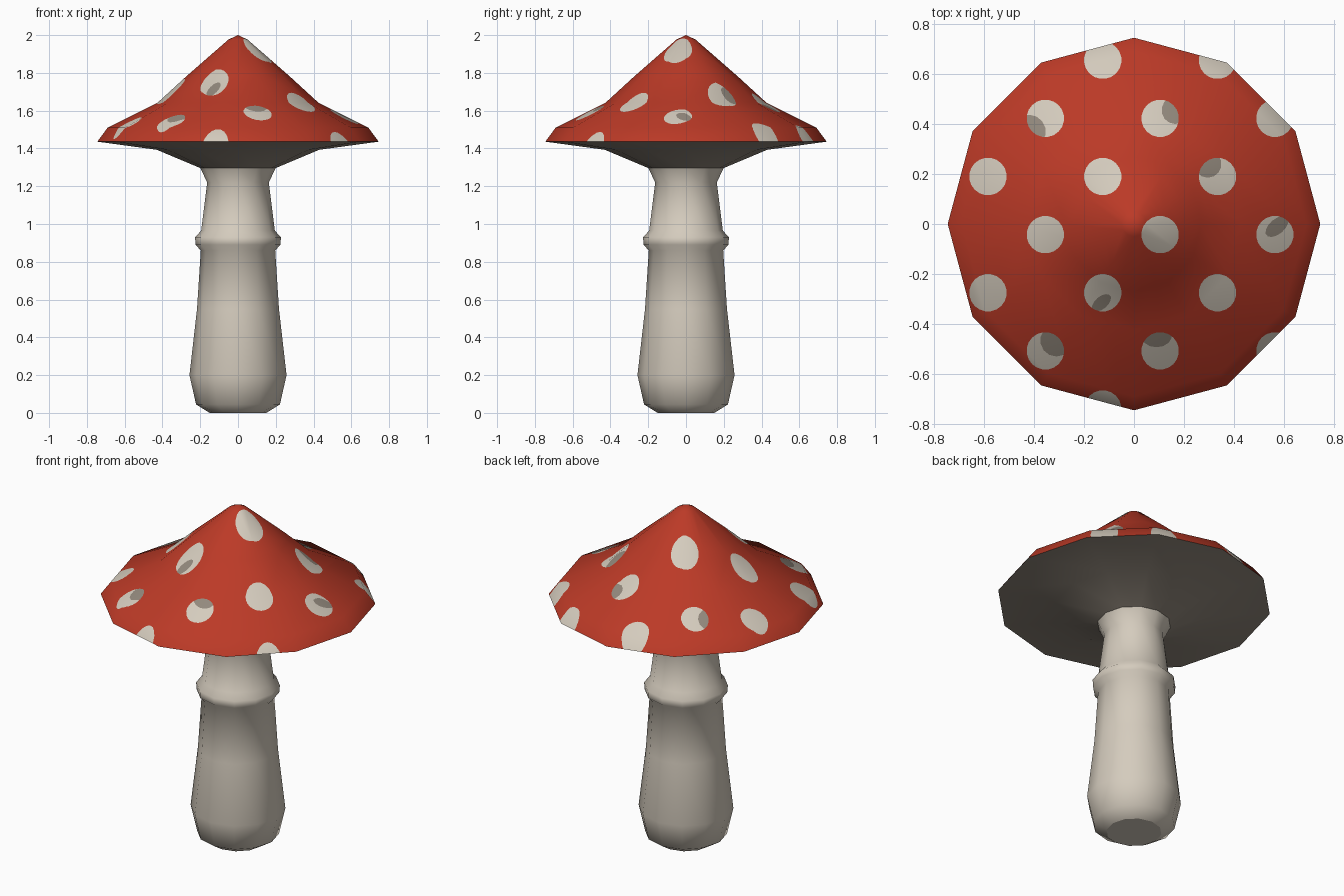
import bpy, bmesh, math
from mathutils import Vector

if "Cube" in bpy.data.objects:
    bpy.data.objects.remove(bpy.data.objects["Cube"])

SIDES = 12


def material(name, rgb):
    m = bpy.data.materials.new(name)
    m.diffuse_color = (*rgb, 1)
    m.use_nodes = True
    m.node_tree.nodes["Principled BSDF"].inputs["Base Color"].default_value = m.diffuse_color
    return m


RED = material("cap red", (0.50, 0.042, 0.02))
CREAM = material("cream", (0.66, 0.60, 0.51))
GREY = material("warm grey", (0.29, 0.25, 0.205))


def lathe(profile):
    """Spin an (r, z) profile, listed top to bottom, into a 12-sided bmesh."""
    bm = bmesh.new()
    rings = []
    for r, z in profile:
        n = 1 if r == 0 else SIDES
        rings.append([bm.verts.new((r * math.cos(2 * math.pi * i / SIDES),
                                    r * math.sin(2 * math.pi * i / SIDES), z))
                      for i in range(n)])
    for a, b in zip(rings, rings[1:]):
        for i in range(SIDES):
            j = (i + 1) % SIDES
            if len(a) == 1:
                f = bm.faces.new((a[0], b[i], b[j]))
            else:
                f = bm.faces.new((a[i], b[i], b[j], a[j]))
            f.smooth = True
    return bm, rings


def finish(bm, name, mats):
    me = bpy.data.meshes.new(name)
    bm.normal_update()
    bm.to_mesh(me)
    bm.free()
    for m in mats:
        me.materials.append(m)
    ob = bpy.data.objects.new(name, me)
    bpy.context.collection.objects.link(ob)
    return ob


def cut_ellipse(bm, cx, cy, rx, ry, turn, mat, only=None, n=20):
    """Cut a vertical ellipse into the surface and colour the faces inside."""
    big = max(rx, ry)
    ca, sa = math.cos(turn), math.sin(turn)
    pts = []
    for i in range(n):
        a = 2 * math.pi * (i + 0.5) / n
        x, y = rx * math.cos(a), ry * math.sin(a)
        pts.append(Vector((cx + x * ca - y * sa, cy + x * sa + y * ca, 0)))
    planes = []
    for i in range(n):
        d = pts[(i + 1) % n] - pts[i]
        planes.append((pts[i], Vector((d.y, -d.x, 0)).normalized()))

    def near(f):
        xs = [v.co.x for v in f.verts]
        ys = [v.co.y for v in f.verts]
        return (min(xs) < cx + big and max(xs) > cx - big and
                min(ys) < cy + big and max(ys) > cy - big and
                (only is None or f.material_index == only))

    def inside(f, count):
        c = f.calc_center_median()
        return all((c - p).dot(q) < 0 for p, q in planes[:count])

    for k, (p, q) in enumerate(planes):
        faces = [f for f in bm.faces if near(f) and inside(f, k)]
        if not faces:
            return
        edges = {e for f in faces for e in f.edges}
        verts = {v for f in faces for v in f.verts}
        bmesh.ops.bisect_plane(bm, geom=list(verts) + list(edges) + faces,
                               dist=1e-5, plane_co=p, plane_no=q)
    for f in bm.faces:
        if near(f) and inside(f, n):
            f.material_index = mat


# Cap top: red pointed dome
cap = [(0, 2.0), (0.05, 1.977), (0.27, 1.785), (0.425, 1.643),
       (0.69, 1.51), (0.745, 1.436)]
bm, _ = lathe(cap)

# Cream spots in a staggered grid, cut straight down into the cap
for j in range(-2, 5):
    for i in range(-2, 4):
        x, y = -0.125 + 0.2295 * i, 0.19 - 0.2325 * j
        if (i + j) % 2 == 0 and math.hypot(x, y) < 0.8:
            cut_ellipse(bm, x, y, 0.075, 0.075, 0, 1)

# Grey patches inside some of the spots
for x, y, rx, ry, turn in [(-0.42, 0.37, 0.067, 0.067, 0),
                           (0.165, 0.455, 0.055, 0.055, 0),
                           (0.295, 0.24, 0.055, 0.055, 0),
                           (0.572, -0.01, 0.055, 0.03, 0.7),
                           (-0.13, -0.315, 0.045, 0.025, 0.7),
                           (-0.31, -0.465, 0.065, 0.065, 0),
                           (0.09, -0.445, 0.062, 0.048, 0)]:
    cut_ellipse(bm, x, y, rx, ry, turn, 2, only=1, n=14)

cap_top = finish(bm, "cap_top", [RED, CREAM, GREY])

# Keep the cap's shading smooth across the cuts: normals follow the profile
seg = [Vector((a[1] - b[1], b[0] - a[0])).normalized()
       for a, b in zip(cap, cap[1:])]
ring_n = [Vector((0, 1))] + [(a + b).normalized()
                             for a, b in zip(seg, seg[1:])] + [seg[-1]]
normals = []
for v in cap_top.data.vertices:
    z = min(max(v.co.z, cap[-1][1]), cap[0][1])
    k = next(i for i in range(len(cap) - 1) if z >= cap[i + 1][1])
    t = (cap[k][1] - z) / (cap[k][1] - cap[k + 1][1])
    n = ring_n[k].lerp(ring_n[k + 1], t)
    a = math.atan2(v.co.y, v.co.x)
    normals.append(Vector((n.x * math.cos(a), n.x * math.sin(a), n.y)).normalized())
cap_top.data.normals_split_custom_set_from_vertices(normals)

# Underside of the cap
bm, _ = lathe([(0.745, 1.436), (0.43, 1.393), (0.19, 1.292)])
finish(bm, "cap_underside", [GREY])

# Stem with flared neck, ring and bulbous foot
bm, rings = lathe([(0.2, 1.297), (0.163, 1.22), (0.195, 0.965), (0.227, 0.93),
                   (0.225, 0.89), (0.197, 0.86), (0.217, 0.55), (0.257, 0.2),
                   (0.222, 0.045), (0.15, 0.0)])
bm.faces.new(rings[-1][::-1])
finish(bm, "stem", [CREAM])
